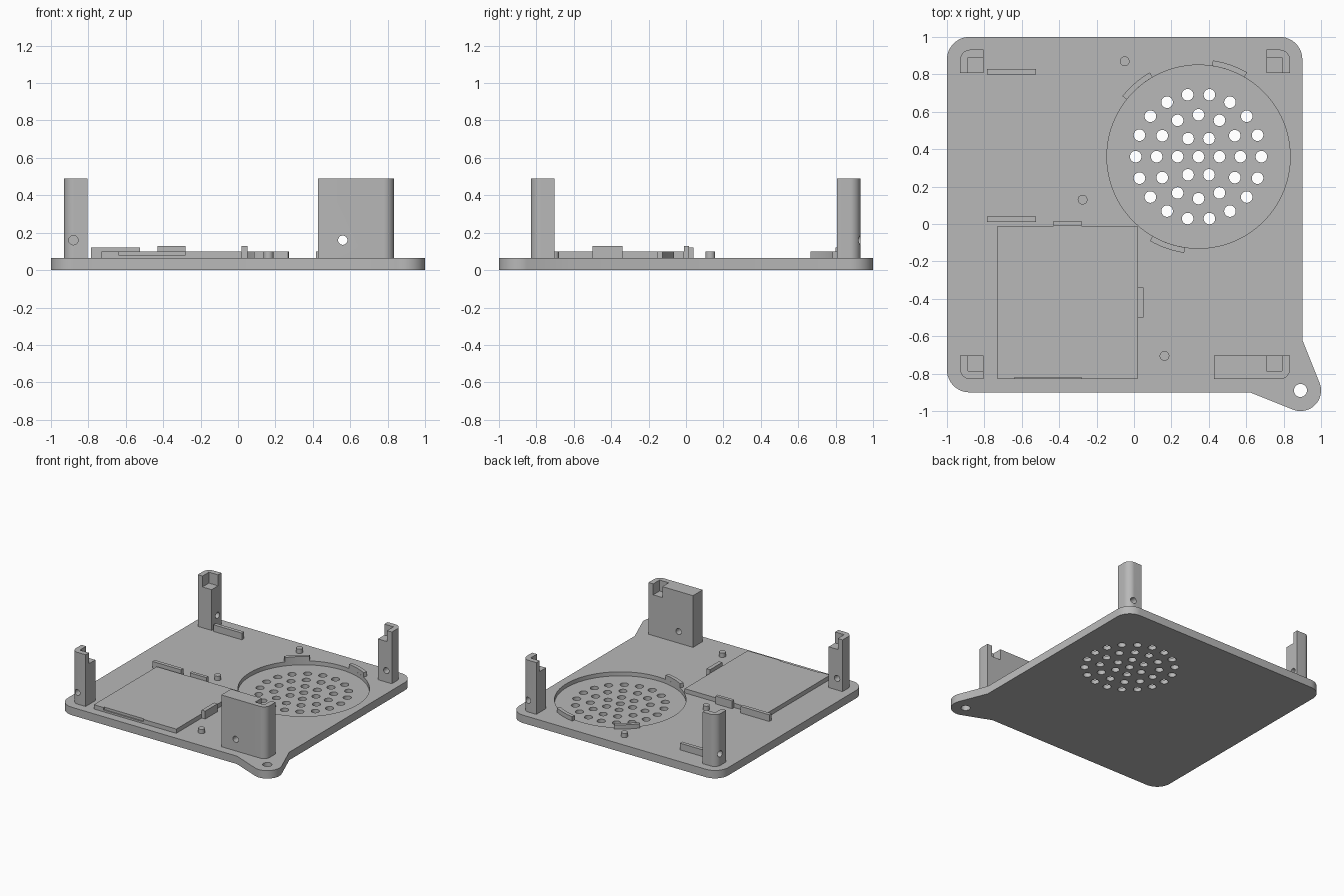
import bpy, bmesh
from math import radians, cos, sin, pi
from mathutils import Matrix

cube = bpy.data.objects.get("Cube")
if cube:
    bpy.data.objects.remove(cube, do_unlink=True)

GREY = (0.48, 0.48, 0.48, 1)
grey = bpy.data.materials.new("plain grey")
grey.use_nodes = True
grey.diffuse_color = GREY
grey.node_tree.nodes["Principled BSDF"].inputs["Base Color"].default_value = GREY

TOP = 0.065          # top of the base plate
LOW = TOP - 0.005    # parts sink slightly into the plate
FLOOR = 0.032        # floor of the round recess
POST = 0.49          # top of the posts
GRILLE = (0.345, 0.36)


def arc(cx, cy, r, a0, a1, n=12):
    """Points along an arc, angles in degrees."""
    angles = [radians(a0 + (a1 - a0) * i / n) for i in range(n + 1)]
    return [(cx + r * cos(a), cy + r * sin(a)) for a in angles]


def finish(name, bm):
    bmesh.ops.recalc_face_normals(bm, faces=bm.faces)
    mesh = bpy.data.meshes.new(name)
    bm.to_mesh(mesh)
    bm.free()
    mesh.materials.append(grey)
    ob = bpy.data.objects.new(name, mesh)
    bpy.context.collection.objects.link(ob)
    return ob


def prism(name, points, z0, z1):
    bm = bmesh.new()
    face = bm.faces.new([bm.verts.new((x, y, z0)) for x, y in points])
    top = bmesh.ops.extrude_face_region(bm, geom=[face])["geom"]
    verts = [g for g in top if isinstance(g, bmesh.types.BMVert)]
    bmesh.ops.translate(bm, verts=verts, vec=(0, 0, z1 - z0))
    return finish(name, bm)


def box(name, x0, x1, y0, y1, z0, z1):
    return prism(name, [(x0, y0), (x1, y0), (x1, y1), (x0, y1)], z0, z1)


def rods(name, centres, r, depth, axis="Z", sides=24):
    """One mesh of equal cylinders, centred on the given points."""
    turn = {"X": Matrix.Rotation(pi / 2, 4, "Y"),
            "Y": Matrix.Rotation(pi / 2, 4, "X"),
            "Z": Matrix.Identity(4)}[axis]
    bm = bmesh.new()
    for c in centres:
        bmesh.ops.create_cone(bm, cap_ends=True, segments=sides, radius1=r,
                              radius2=r, depth=depth,
                              matrix=Matrix.Translation(c) @ turn)
    return finish(name, bm)


def activate(ob):
    bpy.ops.object.select_all(action="DESELECT")
    ob.select_set(True)
    bpy.context.view_layer.objects.active = ob


def cut(ob, cutter):
    cutter.hide_render = True
    mod = ob.modifiers.new("cut", "BOOLEAN")
    mod.operation = "DIFFERENCE"
    mod.solver = "EXACT"
    mod.object = cutter
    activate(ob)
    bpy.ops.object.modifier_apply(modifier=mod.name)
    bpy.data.objects.remove(cutter, do_unlink=True)


def smooth(ob):
    activate(ob)
    bpy.ops.object.shade_smooth_by_angle(angle=radians(30))


# Base plate: rounded corners and a lug at the front
R = 0.12
outline = (arc(1 - R - 0.1, 1 - R, R, 0, 90) + arc(-1 + R, 1 - R, R, 90, 180)
           + arc(-1 + R, -0.9 + R, R, 180, 270)
           + [(0.62, -0.9)] + arc(0.89, -0.89, 0.11, 248, 382, 20) + [(0.9, -0.62)])
plate = prism("base_plate", outline, 0, TOP)

# Round recess with rings of sound holes, and the lug hole
cut(plate, prism("recess_cutter", arc(*GRILLE, 0.49, 0, 358, 95), FLOOR, 0.2))
holes = [(*GRILLE, 0)]
for ring in (1, 2, 3):
    count = 6 * ring
    holes += [(x, y, 0) for x, y in
              arc(*GRILLE, 0.112 * ring, 0, 360 - 360 / count, count - 1)]
cut(plate, rods("hole_cutter", holes, 0.031, 0.3))
cut(plate, rods("lug_hole_cutter", [(0.89, -0.89, 0)], 0.035, 0.3))
smooth(plate)

# Curved clips around the recess
for i, start in enumerate((60, 120, 240)):
    pts = arc(*GRILLE, 0.52, start, start + 21.5) + arc(*GRILLE, 0.49, start + 21.5, start)
    smooth(prism(f"curved_clip_{i + 1}", pts, LOW, 0.1))

# Raised pad with a shallow front notch and two retaining tabs
pad = box("raised_pad", -0.73, 0.02, -0.83, -0.012, LOW, 0.1)
cut(pad, box("pad_notch_cutter", -0.64, -0.28, -0.9, -0.82, 0.08, 0.2))
box("pad_back_tab", -0.43, -0.28, -0.012, 0.015, LOW, 0.13)
box("pad_side_tab", 0.02, 0.052, -0.5, -0.34, LOW, 0.13)

# Rails between which a part slides
for name, y in (("front_rail", 0.01), ("back_rail", 0.8)):
    box(name, -0.785, -0.525, y, y + 0.03, LOW, 0.12)

# Locating pegs
for i, (x, y) in enumerate(((-0.05, 0.87), (-0.275, 0.13), (0.163, -0.705))):
    smooth(rods(f"peg_{i + 1}", [(x, y, (LOW + 0.1) / 2)], 0.026, 0.1 - LOW))


def post(name, x, y, sx, sy, axis, width=0.126, hole=0.05):
    """Post with its rounded outer corner at x, y; sx, sy point outward."""
    size, wall, r, out = 0.126, 0.043, 0.055, 0.1
    corner = [(x + sx * (px - r), y + sy * (py - r)) for px, py in arc(0, 0, r, 0, 90)]
    ob = prism(name, corner + [(x - sx * width, y), (x - sx * width, y - sy * size),
                               (x, y - sy * size)], LOW, POST)
    # Pocket open toward the inside of the corner
    inner = size if width > size else size + out
    xs = sorted((x - sx * wall, x - sx * inner))
    ys = sorted((y - sy * wall, y - sy * (size + out)))
    cut(ob, box("pocket_cutter", *xs, *ys, POST - 0.09, POST + out))
    # Screw hole
    centre = ((x - sx * hole, y - sy * size / 2, 0.16) if axis == "Y"
              else (x - sx * size / 2, y - sy * hole, 0.16))
    cut(ob, rods("screw_cutter", [centre], 0.025, 0.4, axis))
    smooth(ob)


post("front_right_post", -0.93, -0.83, -1, -1, "Y")
post("back_right_post", -0.93, 0.932, -1, 1, "X")
post("back_left_post", 0.834, 0.932, 1, 1, "Y")
post("front_left_block", 0.834, -0.83, 1, -1, "Y", width=0.405, hole=0.274)
